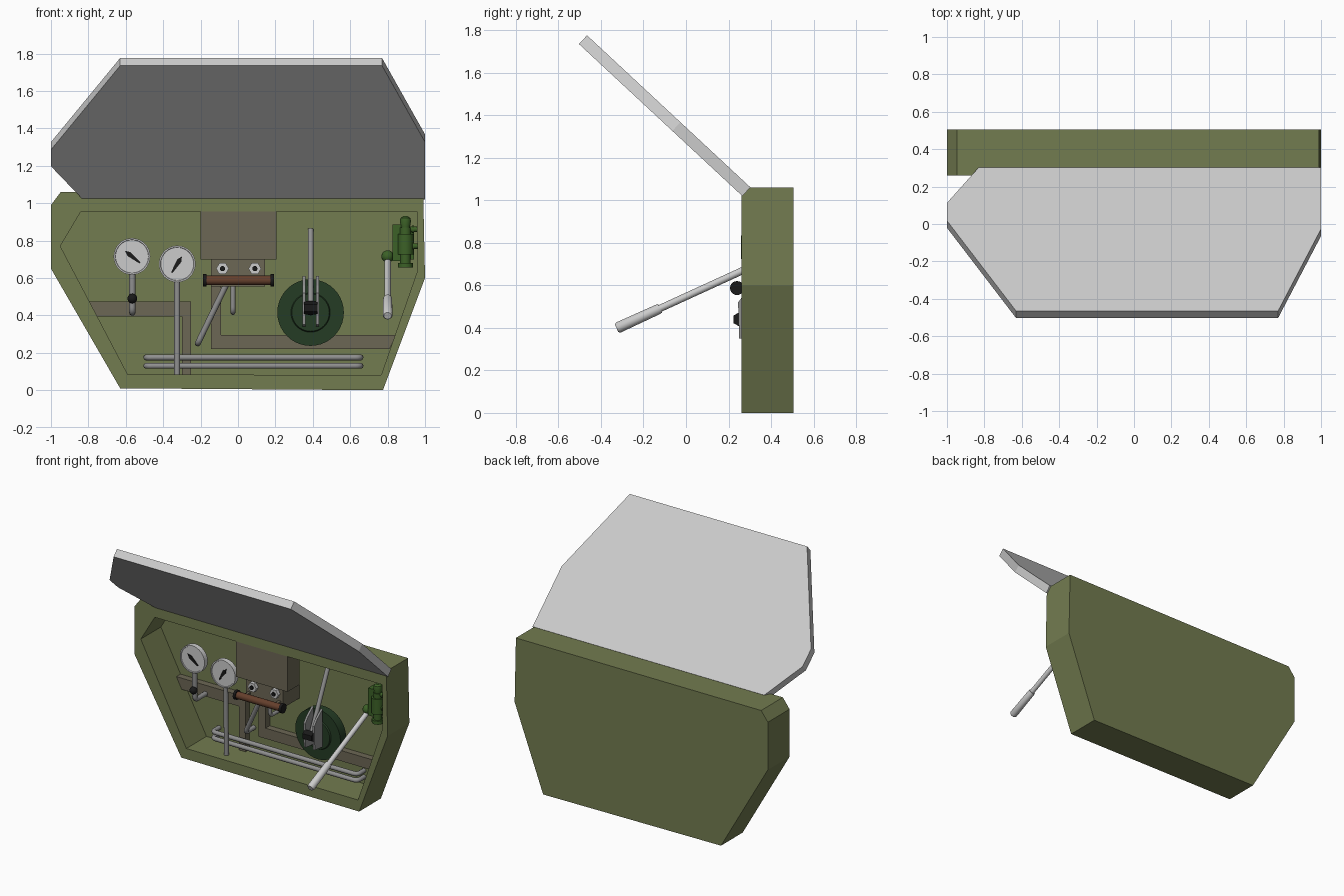
import bpy, bmesh, math
from mathutils import Vector

if "Cube" in bpy.data.objects:
    bpy.data.objects.remove(bpy.data.objects["Cube"])


def material(name, r, g, b):
    m = bpy.data.materials.new(name)
    m.diffuse_color = (r, g, b, 1)
    m.use_nodes = True
    m.node_tree.nodes["Principled BSDF"].inputs["Base Color"].default_value = m.diffuse_color
    return m


OLIVE = material("olive", 0.17, 0.20, 0.08)
PANEL = material("panel_brown", 0.15, 0.135, 0.09)
WOOD = material("rod_brown", 0.13, 0.05, 0.025)
BLACK = material("black", 0.01, 0.01, 0.01)
DARK_GREEN = material("dark_green", 0.018, 0.045, 0.018)
GREEN = material("valve_green", 0.045, 0.12, 0.02)
STEEL = material("steel", 0.28, 0.28, 0.28)


def finish(bm, name, mat=None, smooth=False):
    bmesh.ops.recalc_face_normals(bm, faces=bm.faces)
    me = bpy.data.meshes.new(name)
    bm.to_mesh(me)
    bm.free()
    ob = bpy.data.objects.new(name, me)
    bpy.context.collection.objects.link(ob)
    if mat:
        me.materials.append(mat)
    if smooth:
        bpy.ops.object.select_all(action='DESELECT')
        ob.select_set(True)
        bpy.context.view_layer.objects.active = ob
        bpy.ops.object.shade_smooth_by_angle(angle=math.radians(35))
    return ob


def prism(name, pts, offset, mat=None):
    """Flat outline of 3D points pushed along an offset."""
    bm = bmesh.new()
    face = bm.faces.new([bm.verts.new(p) for p in pts])
    ext = bmesh.ops.extrude_face_region(bm, geom=[face], use_keep_orig=True)
    bmesh.ops.translate(bm, vec=offset, verts=[v for v in ext["geom"] if isinstance(v, bmesh.types.BMVert)])
    return finish(bm, name, mat)


def box(name, x, y, z, mat=None):
    return prism(name, [(x[0], y[0], z[0]), (x[1], y[0], z[0]), (x[1], y[0], z[1]), (x[0], y[0], z[1])],
                 (0, y[1] - y[0], 0), mat)


def lathe(name, start, axis, profile, mat=None, seg=24):
    """Revolve (distance along axis, radius) pairs into a closed solid."""
    bm = bmesh.new()
    rot = Vector((0, 0, 1)).rotation_difference(Vector(axis))
    rings = []
    for d, r in profile:
        rings.append([bm.verts.new(Vector(start) + rot @ Vector(
            (r * math.cos(2 * math.pi * k / seg), r * math.sin(2 * math.pi * k / seg), d))) for k in range(seg)])
    for a, b in zip(rings, rings[1:]):
        for k in range(seg):
            bm.faces.new((a[k], a[(k + 1) % seg], b[(k + 1) % seg], b[k]))
    bm.faces.new(rings[0])
    bm.faces.new(rings[-1])
    return finish(bm, name, mat, seg > 8)


def cyl(name, a, b, r, mat=None, seg=20):
    d = Vector(b) - Vector(a)
    return lathe(name, a, d, [(0, r), (d.length, r)], mat, seg)


def ball(name, c, r, mat):
    bm = bmesh.new()
    bmesh.ops.create_uvsphere(bm, u_segments=16, v_segments=10, radius=r)
    bmesh.ops.translate(bm, vec=c, verts=bm.verts)
    return finish(bm, name, mat, True)


def pipe(name, pts, r, mat=STEEL, bend=0.03):
    """Round tube along points with rounded bends."""
    pts = [Vector(p) for p in pts]
    path = [pts[0]]
    for p, c, n in zip(pts, pts[1:], pts[2:]):
        a, b = c + (p - c).normalized() * bend, c + (n - c).normalized() * bend
        for k in range(6):
            t = k / 5
            path.append(a * (1 - t) ** 2 + c * 2 * t * (1 - t) + b * t * t)
    path.append(pts[-1])
    cu = bpy.data.curves.new(name, 'CURVE')
    cu.dimensions = '3D'
    cu.bevel_depth, cu.bevel_resolution, cu.use_fill_caps = r, 3, True
    sp = cu.splines.new('POLY')
    sp.points.add(len(path) - 1)
    for q, p in zip(sp.points, path):
        q.co = (*p, 1)
    sp.use_smooth = True
    ob = bpy.data.objects.new(name, cu)
    bpy.context.collection.objects.link(ob)
    cu.materials.append(mat)
    bpy.ops.object.select_all(action='DESELECT')
    ob.select_set(True)
    bpy.context.view_layer.objects.active = ob
    bpy.ops.object.convert(target='MESH')


# case: outer outline and recess, bridged ring by ring
outer = [(-.63, .01), (.775, 0), (1, .60), (.99, 1.06), (-.947, 1.06), (-1, .99), (-1, .65)]
inner = [(-.59, .085), (.765, .08), (.96, .64), (.957, .955), (-.84, .955), (-.895, .8625), (-.95, .77)]
bm = bmesh.new()
rings = [[bm.verts.new((x, y, z)) for x, z in o] for o, y in
         ((outer, .505), (outer, .26), (inner, .26), (inner, .487))]
for a, b in zip(rings, rings[1:]):
    for k in range(7):
        bm.faces.new((a[k], a[(k + 1) % 7], b[(k + 1) % 7], b[k]))
bm.faces.new(rings[0])
bm.faces.new(rings[3])
finish(bm, "case", OLIVE)

# open lid, tilted forward from the top edge
lid = [(-.83, 0), (-1, .26), (-1, .39), (-.63, 1.05), (.77, 1.05), (1, .45), (1, 0)]
prism("lid", [(x, .265 - .732 * d, 1.02 + .681 * d) for x, d in lid], (0, .038, .041))

# central housing and mounting strips
box("housing_upper", (-.2, .205), (.265, .40), (.70, .957), PANEL)
box("housing_lower", (-.145, .145), (.30, .487), (.555, .70), PANEL)
prism("left_strip", [(x, .44, z) for x, z in
      ((-.80, .475), (-.25, .475), (-.25, .083), (-.30, .083), (-.30, .395), (-.76, .395))], (0, .047, 0), PANEL)
prism("right_strip", [(x, .44, z) for x, z in
      ((-.145, .555), (-.145, .22), (.81, .22), (.845, .295), (-.09, .295), (-.09, .555))], (0, .047, 0), PANEL)

# nuts and the roller below the housing
for x in (-.083, .09):
    cyl("nut", (x, .30, .65), (x, .275, .65), .034, None, 6)
    cyl("bolt", (x, .28, .65), (x, .265, .65), .014, BLACK, 12)
cyl("roller", (-.175, .24, .587), (.18, .24, .587), .025, WOOD)
for x in (-.187, .175):
    cyl("roller_cap", (x, .24, .587), (x + .018, .24, .587), .033, BLACK)
for x in (-.12, .12):
    box("roller_bracket", (x - .01, x + .01), (.24, .31), (.578, .60), PANEL)

# gauges: dial, needle
for x, z, ang in ((-.567, .715, 141), (-.325, .675, 58)):
    lathe("gauge", (x, .335, z), (0, -1, 0), [(0, .09), (.006, .098), (.042, .098), (.042, .09), (.038, .088)],
          None, 32)
    c, s = math.cos(math.radians(ang)), math.sin(math.radians(ang))
    prism("gauge_needle", [(x + u * c - v * s, .292, z + u * s + v * c) for u, v in
          ((.048, 0), (.02, .013), (-.055, .004), (-.055, -.004), (.02, -.013))], (0, .007, 0), BLACK)

# gauge stems
pipe("left_gauge_stem", [(-.565, .32, .63), (-.565, .32, .415), (-.565, .46, .415)], .017)
ball("stem_knob", (-.565, .305, .49), .026, BLACK)
cyl("right_gauge_stem", (-.325, .325, .60), (-.325, .335, .083), .016, STEEL)

# pipes
for z in (.175, .13):
    pipe("long_pipe", [(-.49, .487, z), (-.49, .41, z), (.655, .41, z), (.655, .487, z)], .016)
pipe("slanted_pipe", [(-.06, .36, .57), (-.215, .39, .25), (-.215, .487, .25)], .016)
pipe("short_pipe", [(-.027, .40, .57), (-.027, .40, .415), (-.027, .487, .415)], .013)

# drum with lever
lathe("drum", (.388, .487, .415), (0, -1, 0),
      [(0, .10), (.075, .10), (.075, .178), (.14, .178), (.14, .105), (.15, .10)], DARK_GREEN, 40)
for x in (.345, .417):
    prism("lever_bracket", [(x, y, z) for y, z in
          ((.338, .34), (.25, .35), (.245, .52), (.275, .56), (.338, .61))], (.015, 0, 0), STEEL)
cyl("lever_pivot", (.352, .255, .44), (.424, .255, .44), .036, BLACK, 6)
cyl("lever_hub", (.388, .34, .43), (.388, .27, .43), .03, BLACK)
cyl("lever", (.388, .27, .44), (.388, .465, .86), .015, STEEL)

# hand pump on the right
lathe("pump_body", (.895, .30, .655), (0, 0, 1),
      [(0, .04), (.025, .04), (.025, .028), (.07, .028), (.07, .042), (.18, .042), (.18, .03), (.215, .03),
       (.215, .024), (.25, .03), (.265, .026), (.275, .012)], GREEN)
box("pump_plate", (.825, .875), (.29, .36), (.69, .885), GREEN)
box("pump_mount", (.85, .94), (.32, .487), (.70, .86), GREEN)
for z in (.77, .86):
    cyl("pump_outlet", (.90, .30, z), (.962, .30, z), .014, GREEN, 16)
    cyl("outlet_flange", (.93, .30, z), (.942, .30, z), .02, GREEN, 16)
ball("pump_joint", (.80, .32, .715), .033, GREEN)
cyl("pump_arm", (.79, .32, .715), (.90, .32, .715), .02, GREEN)

# pump handle with thicker grip
lathe("pump_handle", (.80, .36, .712), (0, -.909, -.416),
      [(0, .017), (.53, .017), (.53, .022), (.54, .024), (.745, .026), (.755, .02)], None, 20)
